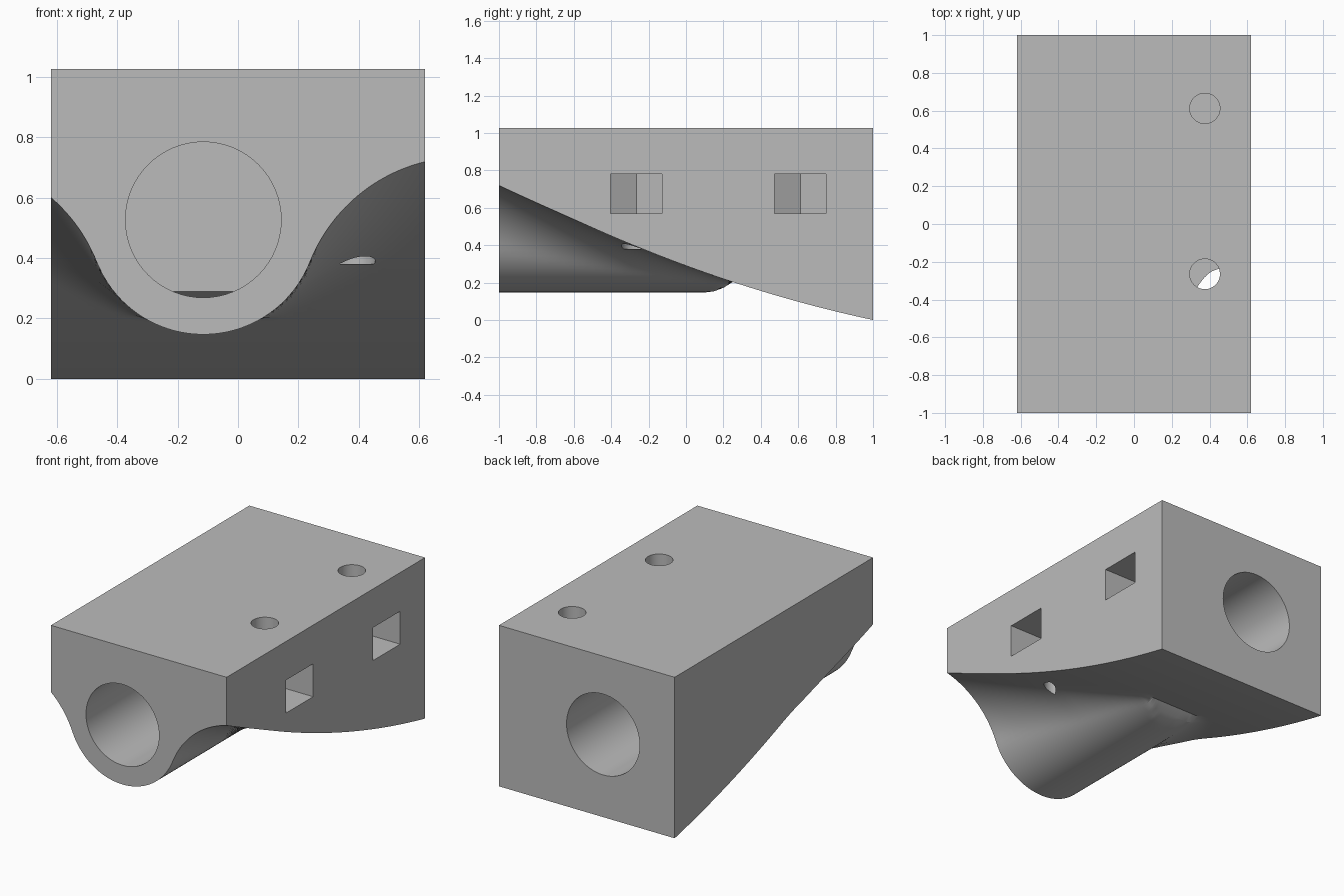
import bpy, bmesh, math
from mathutils import Vector, Matrix

if "Cube" in bpy.data.objects:
    bpy.data.objects.remove(bpy.data.objects["Cube"])

W, L, TOP = 0.62, 1.0, 1.027          # half width, half length, top height
BX, BZ, BORE, SHELL = -0.115, 0.527, 0.258, 0.38
BOLT_X, BOLT_YS = 0.375, (-0.265, 0.612)

grey = bpy.data.materials.new("plain grey")
grey.diffuse_color = (0.5, 0.5, 0.5, 1)
grey.use_nodes = True
grey.node_tree.nodes["Principled BSDF"].inputs["Base Color"].default_value = grey.diffuse_color


def sheet(y):
    """Height of the sloping underside."""
    return 0.29 - 0.3675 * y + 0.0775 * y * y


def underside(x, y):
    """Sloping underside with the filleted tube ridge hanging below it."""
    w, d = sheet(y), abs(x - BX)
    if y > 0.249:
        return max(w, 0.0)
    r = 0.55 if y < -0.3 else 0.55 - 0.3 * (y + 0.3) / 0.55
    c = math.sqrt((r + SHELL) ** 2 - (w - r - BZ) ** 2)
    if d < c * SHELL / (r + SHELL):
        z = BZ - math.sqrt(SHELL ** 2 - d * d)
    elif d < c:
        z = w - r + math.sqrt(r * r - (c - d) ** 2)
    else:
        z = w
    if y > 0.1:                        # rounded end of the ridge
        z = max(z, 0.147 + 0.056 * ((y - 0.1) / 0.15) ** 2)
    return min(z, w)


def make_object(name, bm):
    bmesh.ops.recalc_face_normals(bm, faces=bm.faces)
    mesh = bpy.data.meshes.new(name)
    bm.to_mesh(mesh)
    bm.free()
    ob = bpy.data.objects.new(name, mesh)
    bpy.context.collection.objects.link(ob)
    mesh.materials.append(grey)
    return ob


# Block with shaped underside
bm = bmesh.new()
NX, NY = 80, 40
grid = [[bm.verts.new((x, y, underside(x, y)))
         for x in (-W + 2 * W * i / NX for i in range(NX + 1))]
        for y in (-L + 2 * L * j / NY for j in range(NY + 1))]
for j in range(NY):
    for i in range(NX):
        a, b, c, d = grid[j][i], grid[j][i + 1], grid[j + 1][i + 1], grid[j + 1][i]
        bm.faces.new((a, b, c))
        bm.faces.new((a, c, d))
fl, fr, br, bl = [bm.verts.new((sx * W, sy * L, TOP))
                  for sx, sy in ((-1, -1), (1, -1), (1, 1), (-1, 1))]
bm.faces.new((fl, fr, br, bl))
bm.faces.new(grid[0] + [fr, fl])
bm.faces.new(grid[-1] + [br, bl])
bm.faces.new([row[0] for row in grid] + [bl, fl])
bm.faces.new([row[-1] for row in grid] + [br, fr])
block = make_object("bracket_block", bm)


def cylinder(center, radius, depth, along_y=False):
    bm = bmesh.new()
    m = Matrix.Translation(center)
    if along_y:
        m = m @ Matrix.Rotation(math.pi / 2, 4, 'X')
    bmesh.ops.create_cone(bm, cap_ends=True, segments=64, radius1=radius,
                          radius2=radius, depth=depth, matrix=m)
    return bm


def bore(y0, y1):
    return cylinder((BX, (y0 + y1) / 2, BZ), BORE, y1 - y0, True)


def cut(bm):
    cutter = make_object("cutter", bm)
    cutter.hide_render = True
    mod = block.modifiers.new("cut", 'BOOLEAN')
    mod.operation, mod.solver, mod.object = 'DIFFERENCE', 'EXACT', cutter
    bpy.context.view_layer.objects.active = block
    bpy.ops.object.modifier_apply(modifier=mod.name)
    bpy.data.objects.remove(cutter)


# Front and back blind rod bores
cut(bore(-1.2, 0.0))
cut(bore(0.2, 1.2))

# Small wedge under the end wall of the front bore
wedge = bore(-0.02, 0.15)
bmesh.ops.bisect_plane(wedge, geom=wedge.verts[:] + wedge.edges[:] + wedge.faces[:],
                       plane_co=(0, 0, 0.29), plane_no=Vector((0, 0.3675, 1)),
                       clear_outer=True)
bmesh.ops.holes_fill(wedge, edges=[e for e in wedge.edges if e.is_boundary])
cut(wedge)

# Bolt holes and hexagonal nut slots
H = 0.1375
for y in BOLT_YS:
    cut(cylinder((BOLT_X, y, 0.78), 0.08, 0.80))
    bm = bmesh.new()
    R = H / math.cos(math.pi / 6)
    outline = [(BOLT_X - R, y), (BOLT_X - R / 2, y - H), (0.8, y - H),
               (0.8, y + H), (BOLT_X - R / 2, y + H)]
    face = bm.faces.new([bm.verts.new((px, py, 0.57)) for px, py in outline])
    ext = bmesh.ops.extrude_face_region(bm, geom=[face])["geom"]
    bmesh.ops.translate(bm, vec=(0, 0, 0.21),
                        verts=[v for v in ext if isinstance(v, bmesh.types.BMVert)])
    cut(bm)

# Smooth curves, sharp edges
bpy.ops.object.select_all(action='DESELECT')
block.select_set(True)
bpy.context.view_layer.objects.active = block
bpy.ops.object.shade_smooth_by_angle(angle=math.radians(25))
